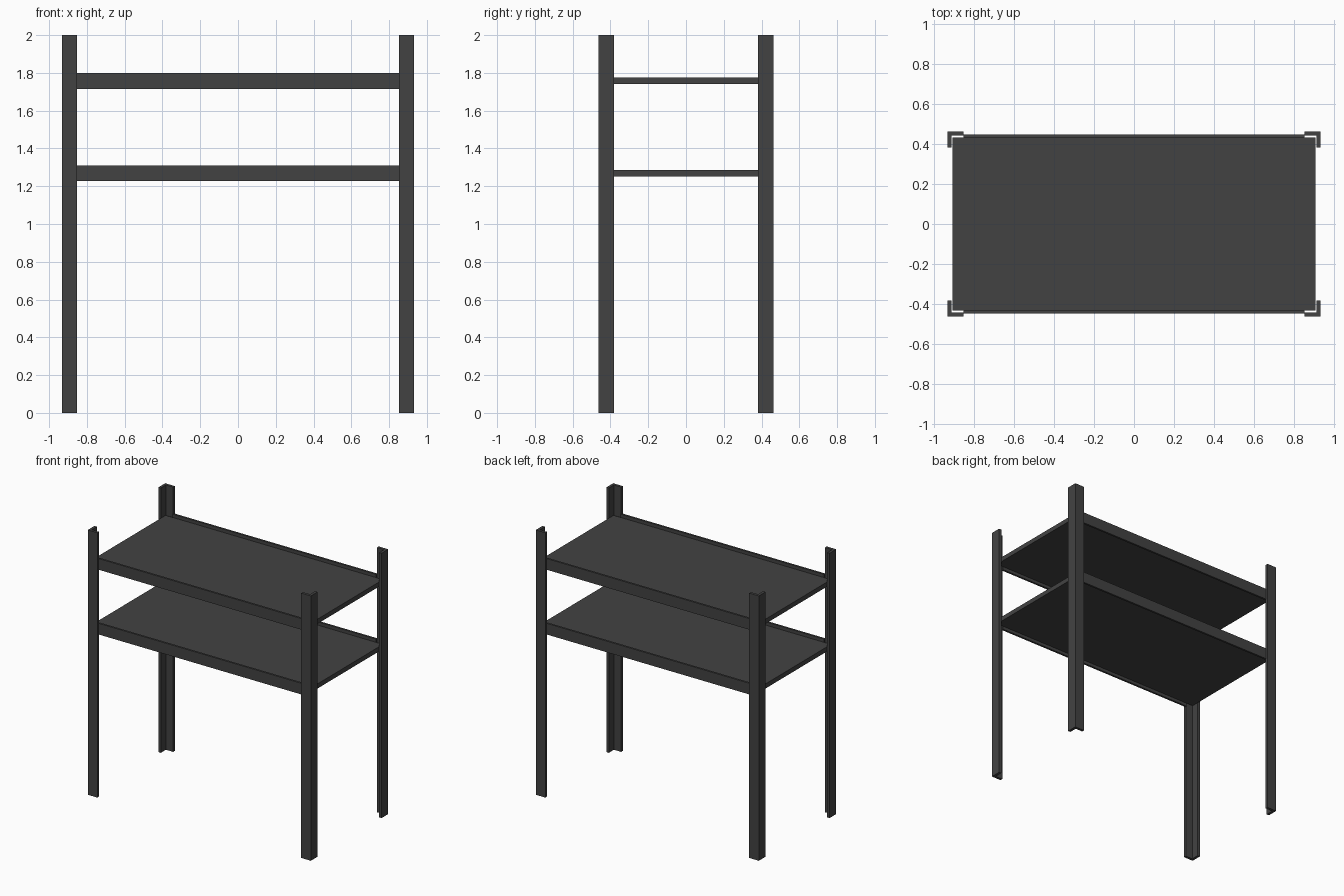
import bpy, bmesh

if "Cube" in bpy.data.objects:
    bpy.data.objects.remove(bpy.data.objects["Cube"])

mat = bpy.data.materials.new("dark_grey_metal")
mat.diffuse_color = (0.055, 0.055, 0.055, 1)
mat.use_nodes = True
mat.node_tree.nodes["Principled BSDF"].inputs["Base Color"].default_value = mat.diffuse_color


def prism(name, profile, z0, z1):
    """Extrude a flat xy profile from z0 up to z1."""
    bm = bmesh.new()
    face = bm.faces.new([bm.verts.new((x, y, z0)) for x, y in profile])
    ext = bmesh.ops.extrude_face_region(bm, geom=[face])
    verts = [v for v in ext["geom"] if isinstance(v, bmesh.types.BMVert)]
    bmesh.ops.translate(bm, verts=verts, vec=(0, 0, z1 - z0))
    bmesh.ops.recalc_face_normals(bm, faces=bm.faces)
    mesh = bpy.data.meshes.new(name)
    bm.to_mesh(mesh)
    bm.free()
    mesh.materials.append(mat)
    obj = bpy.data.objects.new(name, mesh)
    bpy.context.collection.objects.link(obj)
    return obj


def box(name, x0, x1, y0, y1, z0, z1):
    return prism(name, [(x0, y0), (x1, y0), (x1, y1), (x0, y1)], z0, z1)


X, Y = 0.932, 0.462      # outer corner of the posts
W, T = 0.08, 0.02        # angle flange width and thickness

# Four L-section corner posts
for sx, side in ((-1, "left"), (1, "right")):
    for sy, end in ((-1, "front"), (1, "back")):
        angle = [(X, Y), (X - W, Y), (X - W, Y - T), (X - T, Y - T),
                 (X - T, Y - W), (X, Y - W)]
        prism(f"{end}_{side}_post", [(sx * x, sy * y) for x, y in angle], 0, 2)

# Two shelves: a panel held between taller front and back rails
for label, z in (("lower", 1.269), ("upper", 1.758)):
    box(f"{label}_shelf_panel", -0.908, 0.908, -0.433, 0.433, z - 0.018, z + 0.017)
    for sy, end in ((-1, "front"), (1, "back")):
        y0, y1 = sorted((sy * 0.433, sy * 0.448))
        box(f"{label}_{end}_rail", -(X - W), X - W, y0, y1, z - 0.042, z + 0.042)
